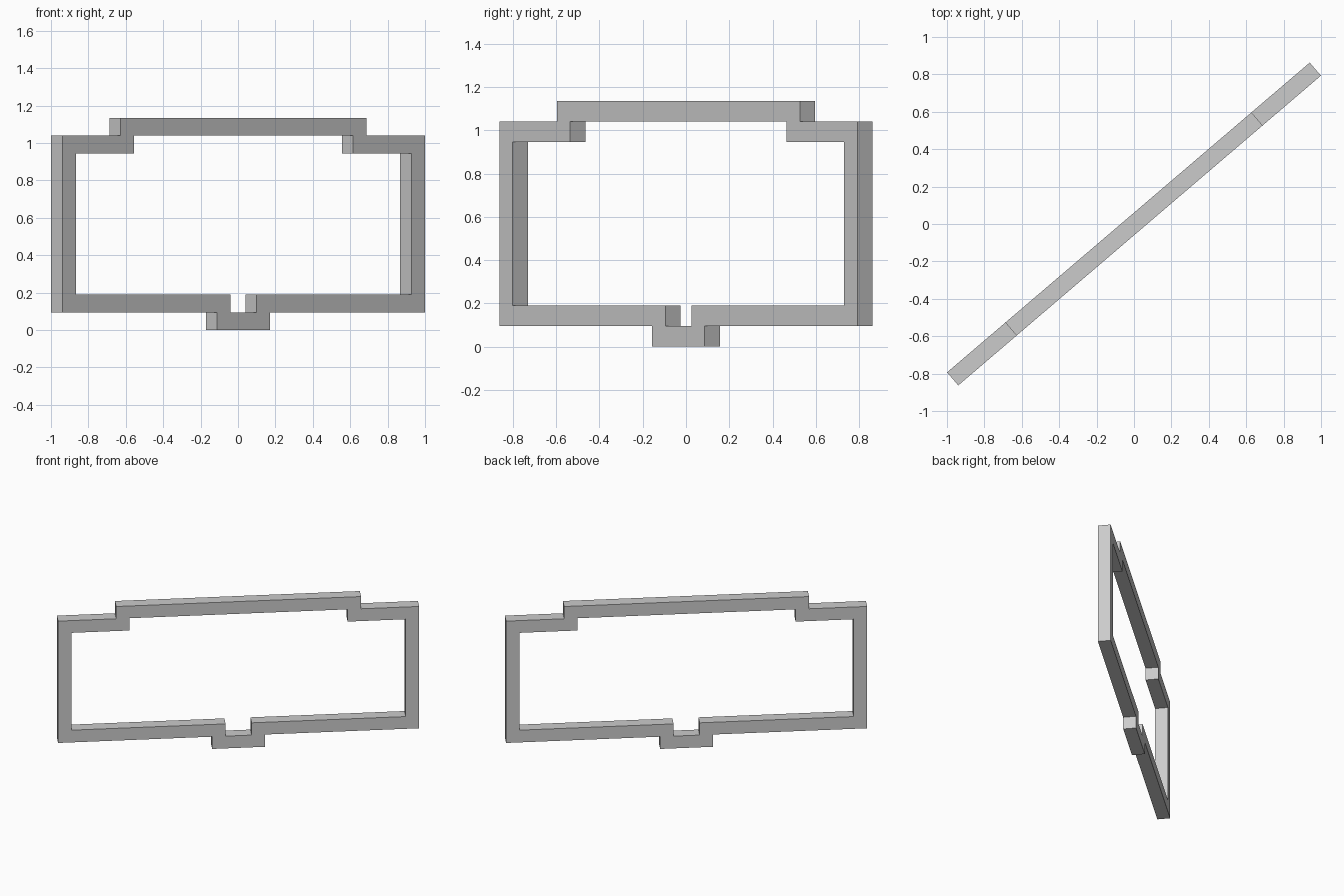
import bpy, bmesh, math

cube = bpy.data.objects.get("Cube")
if cube:
    bpy.data.objects.remove(cube, do_unlink=True)

THICK = 0.092
ANGLE = math.radians(40.5)

# Right half of the stepped outlines, from the bottom notch up to the raised top
outer_half = [(0.187, 0), (0.187, 0.095), (1.275, 0.095),
              (1.275, 1.04), (0.865, 1.04), (0.865, 1.135)]
inner_half = [(0.092, 0.095), (0.092, 0.19), (1.18, 0.19),
              (1.18, 0.945), (0.77, 0.945), (0.77, 1.04)]


def mirrored(half):
    return half + [(-x, z) for x, z in reversed(half)]


# Plain grey material
grey = bpy.data.materials.new("light grey")
grey.use_nodes = True
colour = (0.6, 0.6, 0.6, 1)
grey.diffuse_color = colour
grey.node_tree.nodes["Principled BSDF"].inputs["Base Color"].default_value = colour

# Flat ring of mitred quads between the two outlines, extruded to depth
bm = bmesh.new()
outer, inner = [[bm.verts.new((x, -THICK / 2, z)) for x, z in mirrored(half)]
                for half in (outer_half, inner_half)]
count = len(outer)
for i in range(count):
    j = (i + 1) % count
    bm.faces.new((outer[i], outer[j], inner[j], inner[i]))
result = bmesh.ops.extrude_face_region(bm, geom=bm.faces[:])
moved = [g for g in result["geom"] if isinstance(g, bmesh.types.BMVert)]
bmesh.ops.translate(bm, verts=moved, vec=(0, THICK, 0))
bmesh.ops.recalc_face_normals(bm, faces=bm.faces[:])

# Stepped frame, turned diagonally
mesh = bpy.data.meshes.new("stepped_frame")
bm.to_mesh(mesh)
bm.free()
mesh.materials.append(grey)
frame = bpy.data.objects.new("stepped_frame", mesh)
frame.rotation_euler.z = ANGLE
bpy.context.collection.objects.link(frame)
